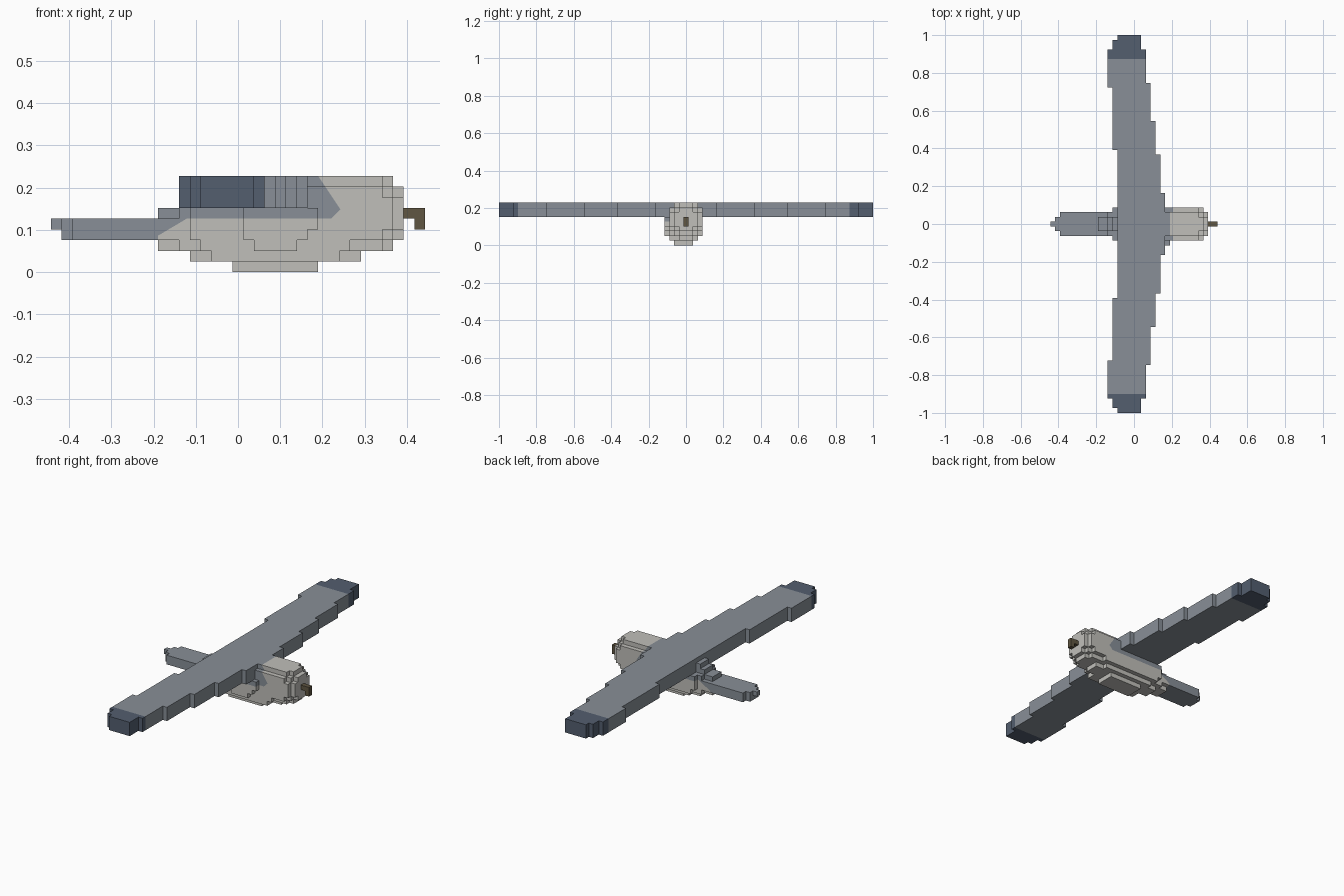
import bpy, bmesh
from mathutils import Vector

cube = bpy.data.objects.get("Cube")
if cube:
    bpy.data.objects.remove(cube, do_unlink=True)

V = 2 / 79  # size of one block; all dimensions below are in blocks


def material(name, srgb):
    lin = [((c / 255 + 0.055) / 1.055) ** 2.4 for c in srgb]
    m = bpy.data.materials.new(name)
    m.use_nodes = True
    m.diffuse_color = (*lin, 1)
    m.node_tree.nodes["Principled BSDF"].inputs["Base Color"].default_value = (*lin, 1)
    return m


pale = material("pale plumage", (192, 191, 186))
grey = material("grey plumage", (136, 143, 151))
dark = material("dark wing tip", (83, 94, 111))
horn = material("beak brown", (96, 86, 66))


def add_box(bm, x0, x1, y0, y1, z0, z1):
    verts = bmesh.ops.create_cube(bm, size=1)["verts"]
    for v in verts:
        v.co = Vector((x1 if v.co.x > 0 else x0,
                       y1 if v.co.y > 0 else y0,
                       z1 if v.co.z > 0 else z0))


def cut(bm, point, normal):
    geom = bm.verts[:] + bm.edges[:] + bm.faces[:]
    bmesh.ops.bisect_plane(bm, geom=geom, plane_co=point, plane_no=normal, dist=1e-4)


def finish(bm, name, mats, rule=None):
    bmesh.ops.recalc_face_normals(bm, faces=bm.faces[:])
    if rule:
        for f in bm.faces:
            f.material_index = rule(f.calc_center_median())
    bmesh.ops.scale(bm, vec=(V, V, V), verts=bm.verts[:])
    me = bpy.data.meshes.new(name)
    bm.to_mesh(me)
    bm.free()
    for m in mats:
        me.materials.append(m)
    ob = bpy.data.objects.new(name, me)
    bpy.context.collection.objects.link(ob)
    return ob


def boxes(name, rows, mats, rule=None, cuts=()):
    bm = bmesh.new()
    for r in rows:
        add_box(bm, *r)
    for point, normal in cuts:
        cut(bm, point, normal)
    return finish(bm, name, mats, rule)


# Grey back and rump on the pale body, bounded by slanted lines
rear = ((-7.5, 0, 3.4), (-1.6, 0, 2.7))
nose = ((9.5, 0, 6), (3, 0, 2))
cheek = ((8.7, 0, 5), (0.8, 0, -0.8))
back = ((0, 0, 5), (0, 0, 1))


def side(plane, p):
    return (p - Vector(plane[0])).dot(Vector(plane[1]))


def plumage(p):
    saddle = side(back, p) > 0 and side(nose, p) < 0 and side(cheek, p) < 0
    return 1 if saddle or (side(rear, p) > 0 and p.x < -4) else 0


# Belly and trunk, stepped layer by layer
trunk = [
    (-0.5, 7.5, -2.5, 1.5, 0, 1),
    (-4.5, 11.5, -1.5, 1.5, 1, 2),
    (-2.5, 9.5, -3.5, 2.5, 1, 2),
    (-7.5, 14.5, -1.5, 1.5, 2, 3),
    (-5.5, 13.5, -2.5, 2.5, 2, 3),
    (-3.5, 10.5, -3.5, 3.5, 2, 3),
    (-7.5, 13.5, -2.5, 2.5, 3, 5),
    (-4.5, 13.5, -3.5, 3.5, 3, 4),
    (-4.5, 14.5, -3.5, 3.5, 4, 6),
    (-7.5, 6.5, -1.5, 1.5, 5, 6),
    (-5.5, 6.5, -2.5, 2.5, 5, 6),
    # flank bulge
    (1.5, 5.5, -4.5, -3.5, 2, 3),
    (0.5, 6.5, -4.5, -3.5, 3, 4),
    (0.5, 7.5, -4.5, -3.5, 4, 6),
]
all_cuts = (rear, nose, cheek, back)
boxes("body", trunk, [pale, grey], plumage, all_cuts)

# Head
head = [
    (13, 15.5, -1.5, 1.5, 3, 8),
    (13, 15.5, -2.5, 2.5, 4, 7),
    (6.5, 14.5, -3.5, 3.5, 6, 7),
    (6.5, 13.5, -3.5, 3.5, 7, 8),
    (13, 14.5, -2.5, 2.5, 3, 8),
    (6.5, 13.5, -2.5, 2.5, 8, 9),
    (6.5, 14.5, -1.5, 1.5, 8, 9),
]
boxes("head", head, [pale, grey], plumage, all_cuts)

# Hooked beak
boxes("beak", [(15.5, 17.5, -0.5, 0.5, 5, 6), (16.5, 17.5, -0.5, 0.5, 4, 5)], [horn])

# Tail and the small step behind the wings
boxes("tail", [(-15.5, -7.5, -2.5, 2.5, 3, 5), (-16.5, -15.5, -1.5, 1.5, 3, 5),
               (-17.5, -16.5, -0.5, 0.5, 4, 5)], [grey])
boxes("rump", [(-4.5, -3.5, -1.5, 1.5, 6, 8), (-5.5, -4.5, -1.5, 1.5, 6, 7)], [grey])

# Wings: stepped outline given as (span position, edge x) for each edge
front_steps = [(6.5, 6.5), (14.5, 5.5), (21.5, 4.5), (29.5, 3.5), (36.5, 2.5), (39.5, 1.5)]
back_steps = [(15.5, -3.5), (28.5, -4.5), (36.5, -5.5), (38.5, -4.5), (39.5, -3.5)]


def stepped(steps):
    pts, y = [], 0
    for end, x in steps:
        pts += [(x, y), (x, end)]
        y = end
    return pts


def wing(name, s, tip):
    bm = bmesh.new()
    outline = stepped(front_steps) + stepped(back_steps)[::-1]
    face = bm.faces.new([bm.verts.new((x, s * y, 6)) for x, y in outline])
    top = bmesh.ops.extrude_face_region(bm, geom=[face])["geom"]
    bmesh.ops.translate(bm, vec=(0, 0, 3),
                        verts=[g for g in top if isinstance(g, bmesh.types.BMVert)])
    cut(bm, (0, s * tip, 0), (0, 1, 0))
    finish(bm, name, [grey, dark], lambda p: int(abs(p.y) > tip))


wing("left_wing", 1, 34.5)
wing("right_wing", -1, 35.5)
